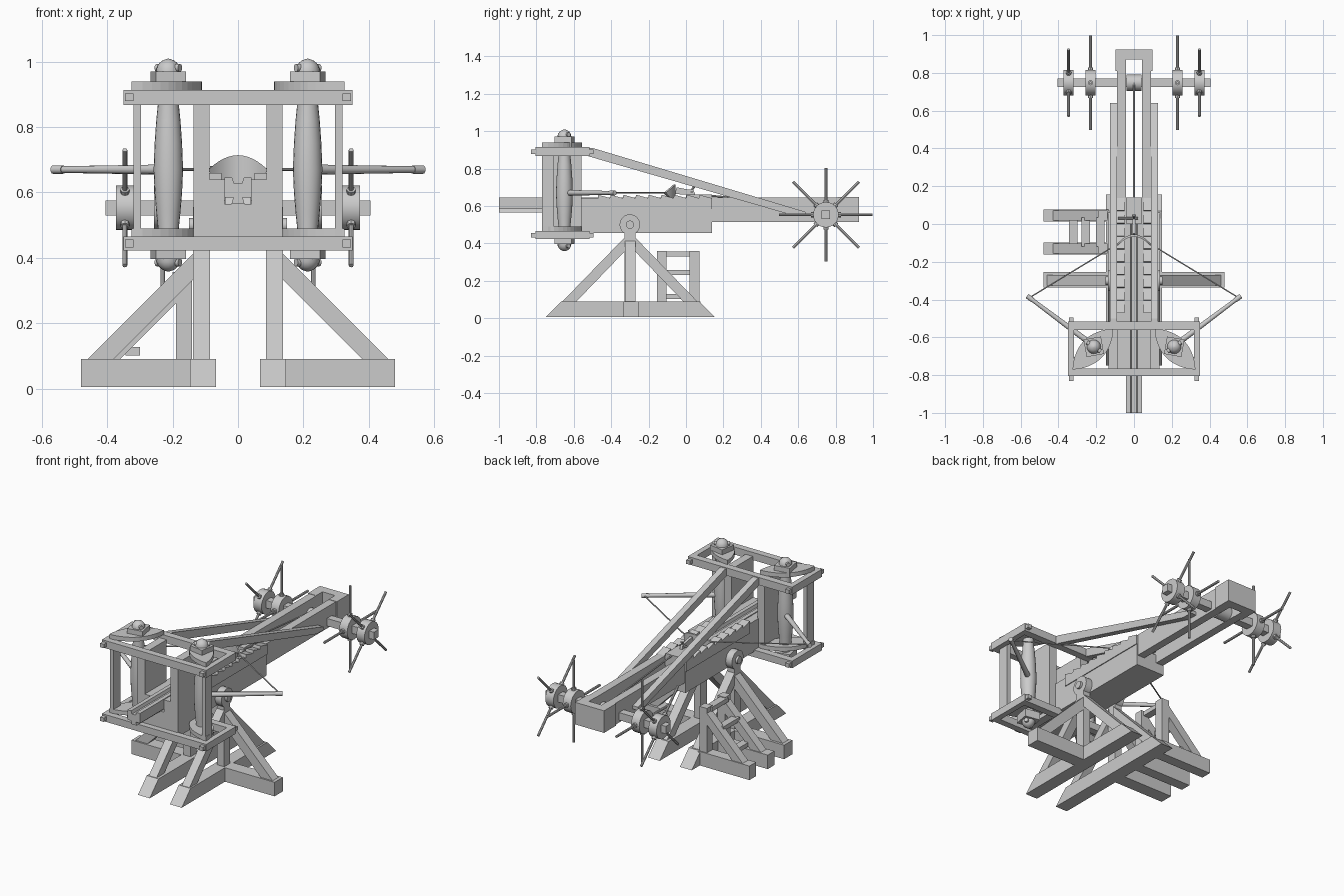
import bpy, bmesh, math
from mathutils import Vector, Matrix

if "Cube" in bpy.data.objects:
    bpy.data.objects.remove(bpy.data.objects["Cube"])

mat = bpy.data.materials.new("plain grey")
mat.diffuse_color = (0.6, 0.6, 0.6, 1)
mat.use_nodes = True
mat.node_tree.nodes["Principled BSDF"].inputs["Base Color"].default_value = mat.diffuse_color


def finish(name, bm, smooth=False):
    bmesh.ops.recalc_face_normals(bm, faces=bm.faces)
    me = bpy.data.meshes.new(name)
    bm.to_mesh(me)
    bm.free()
    me.materials.append(mat)
    ob = bpy.data.objects.new(name, me)
    bpy.context.collection.objects.link(ob)
    if smooth:
        bpy.ops.object.select_all(action='DESELECT')
        ob.select_set(True)
        bpy.context.view_layer.objects.active = ob
        bpy.ops.object.shade_smooth_by_angle(angle=math.radians(40))
    return ob


def prism(name, pts, axis, a, b, smooth=False):
    """Extrude a 2D outline along x (pts are y,z), y (x,z) or z (x,y)."""
    put = {'x': lambda u, v, d: (d, u, v), 'y': lambda u, v, d: (u, d, v),
           'z': lambda u, v, d: (u, v, d)}[axis]
    bm = bmesh.new()
    f = bm.faces.new([bm.verts.new(put(u, v, a)) for u, v in pts])
    r = bmesh.ops.extrude_face_region(bm, geom=[f])
    vs = [g for g in r['geom'] if isinstance(g, bmesh.types.BMVert)]
    bmesh.ops.translate(bm, verts=vs, vec=put(0, 0, b - a))
    return finish(name, bm, smooth)


def box(name, x0, x1, y0, y1, z0, z1):
    return prism(name, [(x0, y0), (x1, y0), (x1, y1), (x0, y1)], 'z', z0, z1)


def rod(name, p, q, r1, r2=None, n=12):
    p, q = Vector(p), Vector(q)
    d = q - p
    bm = bmesh.new()
    m = Matrix.Translation((p + q) / 2) @ d.to_track_quat('Z', 'Y').to_matrix().to_4x4()
    bmesh.ops.create_cone(bm, cap_ends=True, segments=n, radius1=r1,
                          radius2=r1 if r2 is None else r2, depth=d.length, matrix=m)
    return finish(name, bm, n > 6)


def lathe(name, cx, cy, prof, n=20):
    bm = bmesh.new()
    rings = [[bm.verts.new((cx + r * math.cos(k * math.tau / n), cy + r * math.sin(k * math.tau / n), z))
              for k in range(n)] for r, z in prof]
    for a, b in zip(rings, rings[1:]):
        for k in range(n):
            bm.faces.new((a[k], a[(k + 1) % n], b[(k + 1) % n], b[k]))
    bm.faces.new(rings[0])
    bm.faces.new(rings[-1])
    return finish(name, bm, True)


# Stock: case with a dovetail channel filled by the slider
box("case", -.095, .095, -.77, .14, .455, .565)
prism("slider", [(-.02, .565), (.02, .565), (.014, .585), (.042, .585), (.042, .645), (.018, .645),
                 (.012, .627), (-.012, .627), (-.018, .645), (-.042, .645), (-.042, .585),
                 (-.014, .585)], 'y', -1, .14)
box("slider_rear_block", -.04, .04, 0, .14, .62, .66)
box("rear_end_block", -.097, .097, .87, .925, .513, .647)

for s in (-1, 1):
    box("case_cheek", s * .042, s * .095, -.77, .14, .565, .64)
    box("rear_rail", s * .042, s * .09, .14, .9, .515, .645)
    box("rear_end_cheek", s * .042, s * .097, .81, .87, .513, .647)
    # Ratchet rack with saw teeth
    teeth = [(-.47, .585)]
    for i in range(9):
        y = -.47 + i * .0678
        teeth += [(y, .66), (y + .064, .642)]
    prism("ratchet_rack", teeth + [(.14, .642), (.14, .585)], 'x', s * .05, s * .1)
    # Long brace from the spring frame to the rear rails
    prism("long_brace", [(-.53, .868), (-.53, .91), (-.5, .91), (.64, .568), (.64, .548), (.57, .55)],
          'x', s * .09, s * .127)

# Spring frame
for z0, z1 in ((.422, .465), (.868, .914)):
    box("frame_front_beam", -.35, .35, -.805, -.765, z0, z1)
    box("frame_back_beam", -.35, .35, -.56, -.517, z0, z1)
    for s in (-1, 1):
        box("frame_side_beam", s * .317, s * .35, -.77, -.55, z0, z1)
        zc = (z0 + z1) / 2
        box("frame_peg", s * .32, s * .345, -.83, -.495, zc - .012, zc + .012)

SX, SY = .213, -.65
for s in (-1, 1):
    box("inner_panel", s * .087, s * .136, -.77, -.56, .44, .89)
    box("outer_post", s * .297, s * .32, -.77, -.705, .44, .89)
    # Twisted spring bundle
    prof = [(.028, .4), (.031, .48), (.037, .54), (.042, .6), (.045, .67), (.042, .75),
            (.037, .82), (.031, .88), (.028, .96)]
    lathe("spring_bundle", s * SX, SY, prof)
    # Curved plates: an arc on each side of the diagonal
    p, q = Vector((.325, -.77)), Vector((.11, -.555))
    nrm = Vector((1, 1)).normalized()
    plate = []
    for a, b, bulge in ((p, q, .065), (q, p, -.065)):
        for i in range(12):
            t = i / 12
            v = a.lerp(b, t) + nrm * bulge * math.sin(math.pi * t) ** .8
            plate.append((s * v.x, v.y))
    for z0, z1 in ((.914, .94), (.465, .49)):
        prism("curved_plate", plate, 'z', z0, z1)
    # Washer block, domed cap and tightening lever at both ends
    for d, zb in ((1, .914), (-1, .445)):
        a0 = math.radians(35)
        sq = [(s * (SX + .066 * math.cos(a0 + k * math.pi / 2)),
               SY + .066 * math.sin(a0 + k * math.pi / 2)) for k in range(4)]
        top = zb + d * (.056 if d > 0 else .048)
        prism("washer_block", sq, 'z', zb, top)
        lathe("domed_cap", s * SX, SY,
              [(.037 * math.cos(t * math.pi / 12), top + d * .038 * math.sin(t * math.pi / 12))
               for t in range(6)] + [(.002, top + d * .039)], 16)
        dx, dy = s * -.036, -.024
        rod("tightening_lever", (s * SX - dx, SY - dy, top + d * .011),
            (s * SX + dx, SY + dy, top + d * .011), .012, n=10)
    # Throwing arm with tip sleeve and the bowstring
    rod("bow_arm", (s * .2, -.655, .67), (s * .55, -.393, .67), .016, .01)
    rod("arm_tip", (s * .535, -.404, .67), (s * .566, -.381, .67), .013)
    rod("bowstring", (s * .55, -.388, .67), (s * .085, -.105, .67), .004, n=6)

# Curved pouch in the middle of the string
bm = bmesh.new()
N = 12
front, back = [], []
for i in range(N + 1):
    u = -1 + 2 * i / N
    h = .042 * (1 - u * u) + .004
    y = -.055 - .05 * u * u
    for row, off in ((front, 0), (back, -.012)):
        row.append([bm.verts.new((.088 * u, y + off, .668 + k * h)) for k in (-1, 1)])
for i in range(N):
    for row in (front, back):
        bm.faces.new((row[i][0], row[i + 1][0], row[i + 1][1], row[i][1]))
    for k in (0, 1):
        bm.faces.new((front[i][k], front[i + 1][k], back[i + 1][k], back[i][k]))
for i in (0, N):
    bm.faces.new((front[i][0], front[i][1], back[i][1], back[i][0]))
finish("string_pouch", bm, True)

# Trigger claw and lever
prism("trigger_claw", [(-.06, .665), (-.01, .66), (.05, .66), (.04, .685), (.0, .69), (-.05, .7)],
      'x', -.008, .008)
rod("trigger_lever", (-.085, .03, .675), (.02, .03, .675), .006, n=8)
rod("trigger_grip", (0, .02, .67), (0, .045, .705), .006, n=8)

# Windlass
WY, WZ = .748, .553
box("windlass_axle", -.405, .405, WY - .023, WY + .023, WZ - .023, WZ + .023)
rod("rope_drum", (-.04, WY, WZ), (.04, WY, WZ), .043, n=20)
rod("pull_rope", (0, WY, WZ + .045), (0, .13, .655), .005, n=6)
for s in (-1, 1):
    for x, turn in ((.23, 0), (.346, 45)):
        rod("wheel_hub", (s * (x - .027), WY, WZ), (s * (x + .027), WY, WZ), .068, n=24)
        for k in range(4):
            a = math.radians(turn + 90 * k)
            at = lambda r: (s * x, WY + r * math.cos(a), WZ + r * math.sin(a))
            rod("hub_spoke", at(.03), at(.25), .0075, n=8)
            rod("spoke_collar", at(.055), at(.08), .014, n=8)

# Stand
PY, PZ = -.3, .5
rod("pivot_pin", (-.15, PY, PZ), (.15, PY, PZ), .022, n=16)
for s in (-1, 1):
    prism("base_beam", [(-.75, .005), (.155, .005), (.07, .09), (-.665, .09)], 'x', s * .068, s * .147)
    box("side_beam", s * .14, s * .48, -.335, -.255, .005, .09)
    box("stand_post", s * .09, s * .137, -.328, -.27, .05, .5)
    rod("post_head", (s * .09, PY, PZ), (s * .137, PY, PZ), .055, n=24)
    for d in (-1, 1):
        prism("long_strut", [(PY + d * .365, .085), (PY + d * .29, .085), (PY + d * .02, .365),
                             (PY + d * .02, .44)], 'x', s * .085, s * .137)
    prism("side_strut", [(s * .465, .085), (s * .385, .085), (s * .13, .34), (s * .13, .42)],
          'y', -.325, -.27)

# Step ladder on the left side
for y in (-.13, .045):
    box("ladder_base", -.48, -.135, y - .032, y + .032, .005, .09)
    box("ladder_post", -.19, -.14, y - .026, y + .026, .085, .36)
    prism("ladder_strut", [(-.435, .085), (-.365, .085), (-.18, .27), (-.18, .34)],
          'y', y - .026, y + .026)
for x, z in ((-.322, .115), (-.255, .245), (-.178, .343)):
    box("ladder_tread", x - .022, x + .022, -.12, .035, z - .013, z + .013)
